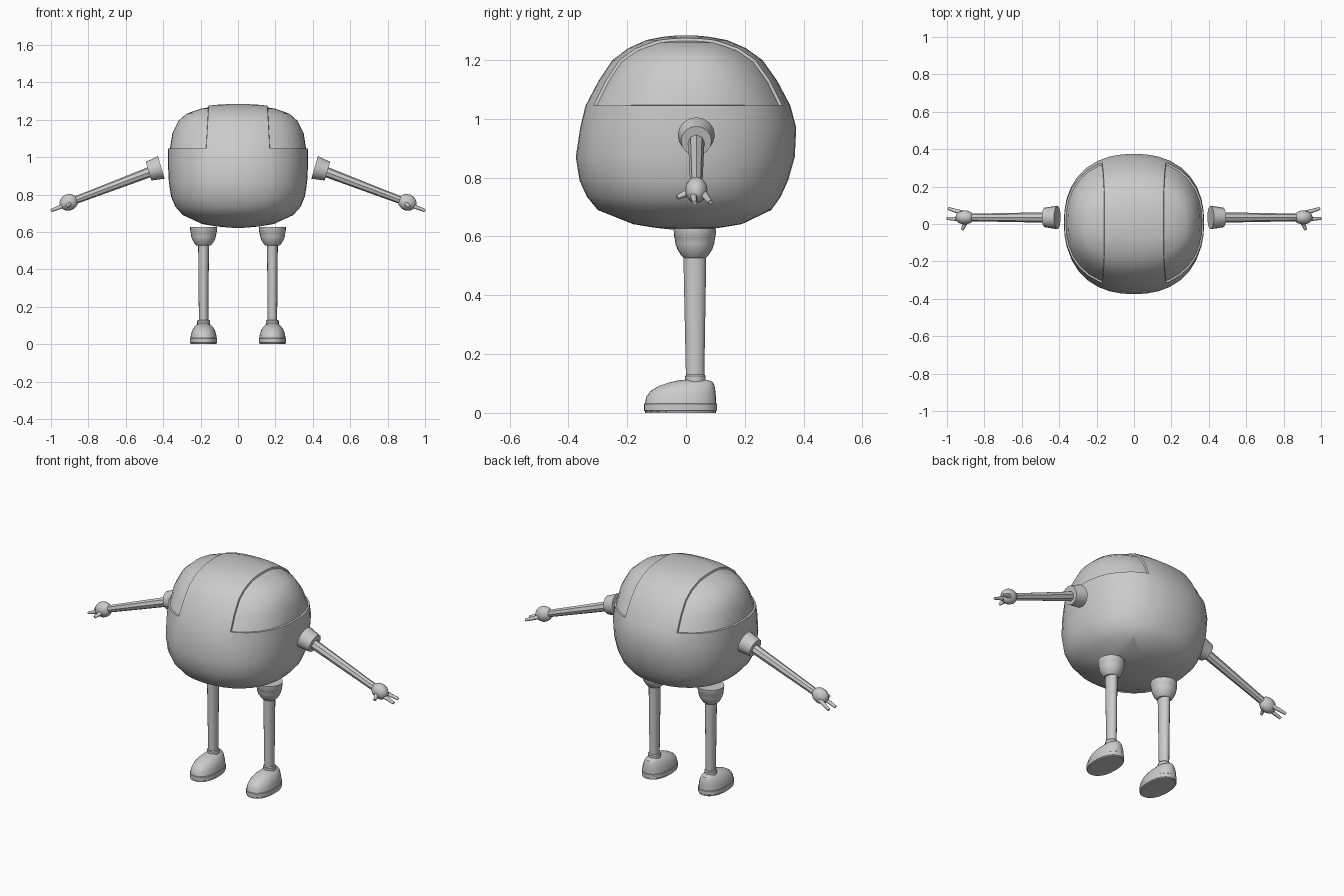
import bpy, bmesh
from math import cos, sin, pi, radians
from mathutils import Vector, Matrix

if "Cube" in bpy.data.objects:
    bpy.data.objects.remove(bpy.data.objects["Cube"])


def finish(name, bm, mirror=True, angle=35):
    bmesh.ops.recalc_face_normals(bm, faces=bm.faces[:])
    me = bpy.data.meshes.new(name)
    bm.to_mesh(me)
    bm.free()
    me.shade_smooth()
    me.set_sharp_from_angle(angle=radians(angle))
    ob = bpy.data.objects.new(name, me)
    bpy.context.collection.objects.link(ob)
    if mirror:
        ob.modifiers.new("Mirror", 'MIRROR')
    return ob


def loft(rings, cx=0.0, n=2.0, seg=32):
    """Stack superellipse rings given as (z, half width, y front, y back)."""
    bm = bmesh.new()
    loops = []
    for z, rx, y0, y1 in rings:
        loop = []
        for i in range(seg):
            c, s = cos(2 * pi * i / seg), sin(2 * pi * i / seg)
            k = (abs(c) ** n + abs(s) ** n) ** (-1 / n)
            loop.append(bm.verts.new((cx + rx * k * c, (y0 + y1) / 2 + (y1 - y0) / 2 * k * s, z)))
        loops.append(loop)
    for a, b in zip(loops, loops[1:]):
        for i in range(seg):
            j = (i + 1) % seg
            bm.faces.new((a[i], a[j], b[j], b[i]))
    bm.faces.new(loops[0])
    bm.faces.new(loops[-1])
    return bm


def align(a, b):
    d = Vector(b) - Vector(a)
    return Matrix.Translation((Vector(a) + Vector(b)) / 2) @ d.to_track_quat('Z', 'Y').to_matrix().to_4x4()


def rod(name, a, b, r1, r2, seg=8, angle=35):
    bm = bmesh.new()
    bmesh.ops.create_cone(bm, cap_ends=True, segments=seg, radius1=r1, radius2=r2,
                          depth=(Vector(b) - Vector(a)).length, matrix=align(a, b))
    return finish(name, bm, angle=angle)


# Body shell with two recessed upper side panels
bm = loft([
    (0.622, 0.03, -0.03, 0.03), (0.629, 0.11, -0.10, 0.11), (0.642, 0.19, -0.18, 0.19),
    (0.69, 0.295, -0.30, 0.29), (0.735, 0.335, -0.337, 0.322), (0.79, 0.358, -0.362, 0.347),
    (0.87, 0.37, -0.375, 0.37), (0.97, 0.375, -0.36, 0.375), (1.045, 0.373, -0.342, 0.355),
    (1.13, 0.36, -0.297, 0.31), (1.20, 0.325, -0.25, 0.26), (1.24, 0.28, -0.197, 0.205),
    (1.268, 0.20, -0.135, 0.14), (1.279, 0.13, -0.08, 0.08), (1.284, 0.04, -0.03, 0.03)],
    n=2.3, seg=36)
planes = [Vector((s * 0.23, 0, 0.013)).normalized() for s in (-1, 1)]
for s, no in zip((-1, 1), planes):
    bmesh.ops.bisect_plane(bm, geom=bm.verts[:] + bm.edges[:] + bm.faces[:], dist=0.002,
                           plane_co=(s * 0.17, 0, 1.045), plane_no=no)
bmesh.ops.recalc_face_normals(bm, faces=bm.faces[:])
panel = []
for f in bm.faces:
    c = f.calc_center_median()
    if c.z > 1.045 and any((c - Vector((s * 0.17, 0, 1.045))).dot(no) > 0
                           for s, no in zip((-1, 1), planes)):
        panel.append(f)
bmesh.ops.inset_region(bm, faces=panel, thickness=0.004, depth=-0.009, use_even_offset=True)
finish("body", bm, mirror=False)

# Legs: hip bowl, tapered shin, ankle ring and shoe
X = 0.184
finish("hip", loft([(z, r, 0.03 - r, 0.03 + r) for z, r in
                    ((0.527, 0.038), (0.535, 0.046), (0.555, 0.059), (0.575, 0.066),
                     (0.597, 0.069), (0.60, 0.071), (0.627, 0.072))], X, seg=24))
finish("leg", loft([(0.11, 0.025, 0.0, 0.062), (0.54, 0.029, -0.009, 0.069)], X, seg=16))
finish("ankle", loft([(0.10, 0.034, -0.003, 0.067), (0.125, 0.034, -0.003, 0.067),
                      (0.13, 0.030, 0.001, 0.063)], X, seg=16))
finish("shoe", loft([(0.004, 0.068, -0.138, 0.10), (0.008, 0.073, -0.143, 0.105),
                     (0.03, 0.073, -0.143, 0.105), (0.032, 0.070, -0.140, 0.103),
                     (0.055, 0.067, -0.135, 0.102), (0.075, 0.06, -0.12, 0.10),
                     (0.092, 0.05, -0.092, 0.097), (0.104, 0.038, -0.055, 0.092),
                     (0.112, 0.022, -0.02, 0.075)], X, n=2.3, seg=24))
finish("sole", loft([(0.0, 0.07, -0.14, 0.102), (0.006, 0.07, -0.14, 0.102)], X, n=2.3, seg=24))

# Arms: shoulder cuff, faceted arm, palm and three fingers
Y = 0.035
rod("shoulder_cuff", (0.41, Y, 0.945), (0.478, Y, 0.925), 0.063, 0.052, 16)
rod("arm", (0.46, Y, 0.925), (0.89, Y, 0.762), 0.028, 0.02, 8, 20)
bm = bmesh.new()
bmesh.ops.create_uvsphere(bm, u_segments=16, v_segments=10, radius=1,
                          matrix=align((0.86, Y, 0.775), (0.95, Y, 0.741))
                          @ Matrix.Diagonal((0.038, 0.044, 0.05, 1)))
finish("palm", bm)
for name, a, b in (("front_finger", (0.92, 0.025, 0.745), (1.0, 0.03, 0.714)),
                   ("back_finger", (0.92, 0.06, 0.745), (0.993, 0.083, 0.716)),
                   ("thumb", (0.90, 0.01, 0.75), (0.918, -0.03, 0.733))):
    rod(name, a, b, 0.013, 0.008, 8, 60)
